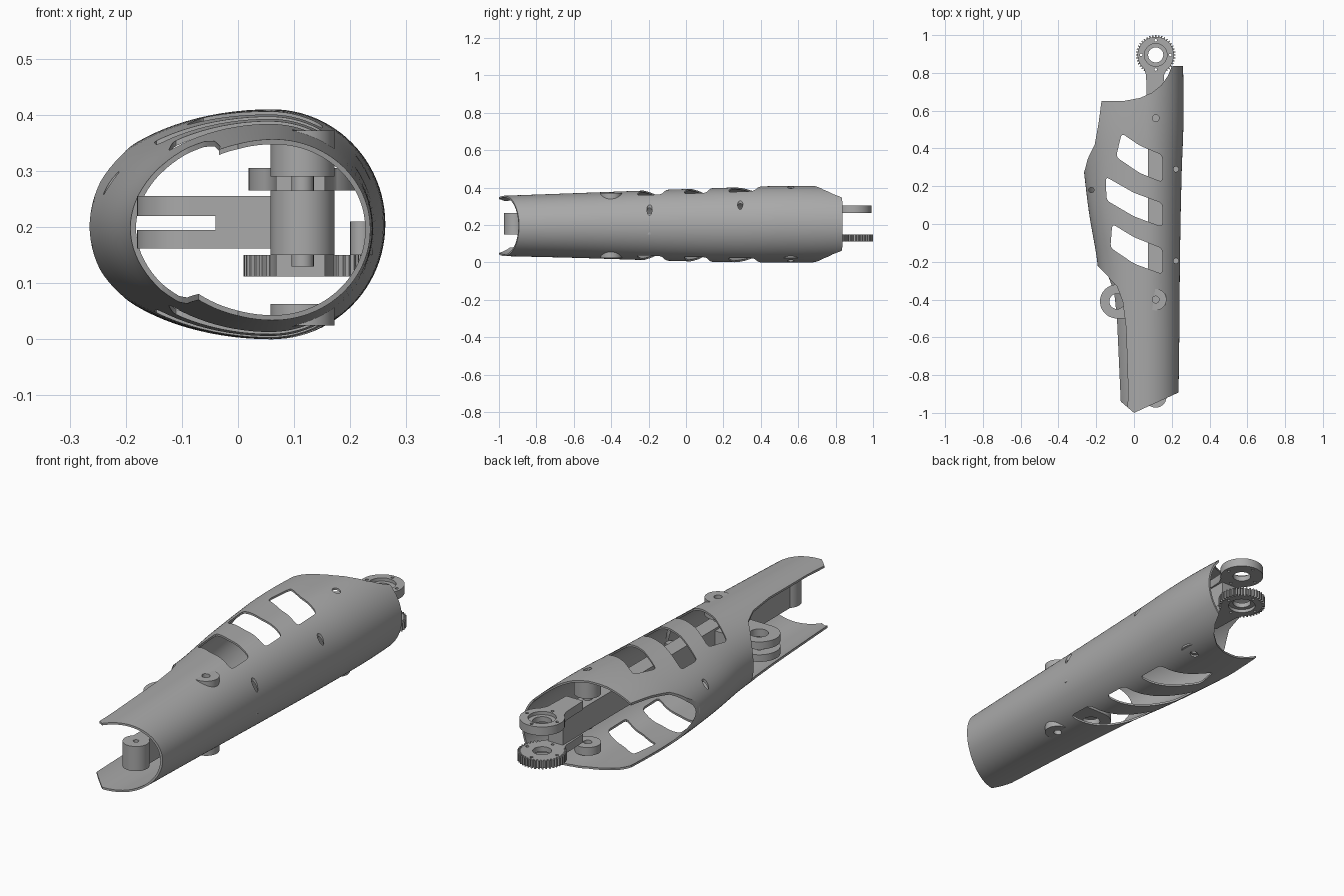
import bpy, bmesh, math
from mathutils import Vector

cube = bpy.data.objects.get("Cube")
if cube:
    bpy.data.objects.remove(cube, do_unlink=True)

grey = bpy.data.materials.new("plain_grey")
grey.use_nodes = True
COLOUR = (0.40, 0.40, 0.40, 1)
grey.diffuse_color = COLOUR
grey.node_tree.nodes["Principled BSDF"].inputs["Base Color"].default_value = COLOUR


def make(name, bm):
    bmesh.ops.recalc_face_normals(bm, faces=bm.faces)
    mesh = bpy.data.meshes.new(name)
    bm.to_mesh(mesh)
    bm.free()
    mesh.materials.append(grey)
    obj = bpy.data.objects.new(name, mesh)
    bpy.context.collection.objects.link(obj)
    return obj


def prism(name, outline, z0, z1):
    bm = bmesh.new()
    face = bm.faces.new([bm.verts.new((x, y, z0)) for x, y in outline])
    up = bmesh.ops.extrude_face_region(bm, geom=[face])["geom"]
    bmesh.ops.translate(bm, vec=(0, 0, z1 - z0),
                        verts=[v for v in up if isinstance(v, bmesh.types.BMVert)])
    return make(name, bm)


def circle(x, y, r, n=48):
    return [(x + r * math.cos(2 * math.pi * i / n), y + r * math.sin(2 * math.pi * i / n))
            for i in range(n)]


def disc(name, x, y, r, z0, z1, n=48):
    return prism(name, circle(x, y, r, n), z0, z1)


def box(name, x0, x1, y0, y1, z0, z1):
    return prism(name, [(x0, y0), (x1, y0), (x1, y1), (x0, y1)], z0, z1)


def combine(obj, other, operation="DIFFERENCE"):
    mod = obj.modifiers.new(operation.lower(), "BOOLEAN")
    mod.operation, mod.solver, mod.object = operation, "EXACT", other
    bpy.context.view_layer.objects.active = obj
    bpy.ops.object.modifier_apply(modifier=mod.name)
    bpy.data.objects.remove(other, do_unlink=True)


def rounded(points, r=0.022, steps=4):
    # Replace each corner of a polygon with a short curve
    out = []
    for i, p in enumerate(points):
        p, a, b = Vector(p), Vector(points[i - 1]), Vector(points[(i + 1) % len(points)])
        a, b = p + (a - p).normalized() * r, p + (b - p).normalized() * r
        for k in range(steps + 1):
            t = k / steps
            out.append(tuple(a * (1 - t) ** 2 + p * 2 * t * (1 - t) + b * t * t))
    return out


# Shell cross-section stations: y, left x, right x, bottom z, top z
STATIONS = [(-1.1, -0.135, 0.233, 0.037, 0.352), (-0.6, -0.165, 0.24, 0.025, 0.37),
            (-0.2, -0.192, 0.243, 0.012, 0.385), (0.05, -0.238, 0.247, 0.005, 0.394),
            (0.3, -0.268, 0.253, 0.0, 0.402), (0.5, -0.285, 0.262, 0.0, 0.41),
            (0.7, -0.28, 0.263, 0.0, 0.41), (0.9, -0.25, 0.258, 0.01, 0.40)]


def station(y):
    for a, b in zip(STATIONS, STATIONS[1:]):
        if y <= b[0] or b is STATIONS[-1]:
            t = min(1, max(0, (y - a[0]) / (b[0] - a[0])))
            return Vector([p + (q - p) * t for p, q in zip(a[1:], b[1:])])


def loft(name, inset, y0, y1, rows=50, n=96):
    bm = bmesh.new()
    rings = []
    for j in range(rows + 1):
        y = y0 + (y1 - y0) * j / rows
        s = sum((station(y + d * 0.025) for d in range(-3, 4)), Vector((0, 0, 0, 0))) / 7
        cx, cz, h = 0.06, (s[2] + s[3]) / 2, (s[3] - s[2]) / 2 - inset
        ring = []
        for i in range(n):
            a = 2 * math.pi * i / n
            w = (s[1] - cx if math.cos(a) > 0 else cx - s[0]) - inset
            ring.append(bm.verts.new((cx + w * math.cos(a), y, cz + h * math.sin(a))))
        rings.append(ring)
    for r, q in zip(rings, rings[1:]):
        for i in range(n):
            bm.faces.new((r[i - 1], r[i], q[i], q[i - 1]))
    bm.faces.new(rings[0])
    bm.faces.new(rings[-1])
    return make(name, bm)


# Hollow outer shell trimmed to its plan outline
shell = loft("outer_shell", 0, -1.08, 0.9)
combine(shell, loft("inner_cutter", 0.009, -1.09, 0.91))
PLAN = [(0, -1), (0.4, -0.817), (0.4, 0.84), (0.2, 0.835), (0.18, 0.785), (0.145, 0.735),
        (0.095, 0.695), (0.03, 0.667), (-0.05, 0.652), (-0.172, 0.652), (-0.188, 0.53),
        (-0.208, 0.42), (-0.245, 0.345), (-0.262, 0.28), (-0.3, 0.2), (-0.3, -0.2),
        (-0.195, -0.22), (-0.135, -0.28), (-0.105, -0.36), (-0.09, -0.5), (-0.07, -0.94)]
combine(shell, prism("plan_cutter", PLAN, -0.1, 0.6), "INTERSECT")
UPPER = [(-0.035, -1.1), (-0.032, -0.85), (-0.042, -0.55), (-0.06, -0.41), (-0.09, -0.33),
         (-0.2, -0.215), (-0.4, -0.215), (-0.4, -1.1)]
combine(shell, prism("upper_trim", UPPER, 0.2, 0.6))

# Slanted windows through the top and bottom
WINDOWS = [[(-0.065, 0.48), (0.03, 0.415), (0.15, 0.365), (0.15, 0.222), (0.03, 0.27), (-0.095, 0.355)],
           [(-0.15, 0.25), (0, 0.165), (0.15, 0.11), (0.15, -0.015), (0, 0.04), (-0.145, 0.125)],
           [(-0.115, 0), (0, -0.07), (0.15, -0.13), (0.15, -0.265), (0, -0.21), (-0.125, -0.125)]]
for w in WINDOWS:
    combine(shell, prism("window_cutter", rounded(w), -0.1, 0.6))

# Screw holes
for y in (-0.4, 0.56):
    combine(shell, disc("hole_cutter", 0.115, y, 0.018, -0.1, 0.6, 24))
for x, y in ((0.222, -0.195), (0.222, 0.29), (-0.226, 0.18)):
    combine(shell, disc("hole_cutter", x, y, 0.014, 0.2, 0.6, 24))

# Screw bosses inside the shell and pins through the beam
for y, label in ((-0.4, "front"), (0.56, "rear")):
    for z0, z1, side in ((0.025, 0.063, "lower"), (0.29, 0.372, "upper")):
        boss = disc(f"{label}_{side}_boss", 0.115, y, 0.057, z0, z1)
        combine(boss, disc("bore", 0.115, y, 0.018, z0 - 0.1, z1 + 0.1, 24))
    disc(f"{label}_pin", 0.115, y, 0.02, 0.13, 0.29, 24)
for y, label in ((-0.195, "front"), (0.29, "rear")):
    disc(f"{label}_side_boss", 0.22, y, 0.02, 0.15, 0.21, 24)

# Long central beam with a rounded front end
beam = box("central_beam", 0.075, 0.15, -0.915, 0.8, 0.15, 0.265)
combine(beam, disc("rounded_end", 0.115, -0.915, 0.057, 0.15, 0.265), "UNION")
combine(beam, disc("end_bore", 0.115, -0.915, 0.012, 0.2, 0.3, 24))

# Forked side lug
lug = disc("side_lug", -0.09, -0.41, 0.09, 0.162, 0.255)
combine(lug, box("lug_bar", -0.09, 0.08, -0.5, -0.32, 0.162, 0.255), "UNION")
combine(lug, disc("lug_bore", -0.09, -0.41, 0.04, 0.1, 0.3))
combine(lug, box("lug_slot", -0.3, -0.04, -0.6, -0.2, 0.195, 0.22))

# Rear hinge: plain ring above, toothed wheel below
CX, CY = 0.115, 0.895


def neck(z0, z1):
    return prism("neck", [(0.068, 0.66), (0.155, 0.66), (0.16, 0.79), (0.18, 0.83),
                          (0.05, 0.83), (0.064, 0.79)], z0, z1)


def finish_wheel(wheel, z0, z1, recess0, recess1):
    combine(wheel, neck(z0, z1), "UNION")
    combine(wheel, disc("bore", CX, CY, 0.04, 0, 0.5))
    combine(wheel, disc("recess", CX, CY, 0.06, recess0, recess1))
    for k in range(4):
        a = math.pi / 2 * k
        combine(wheel, disc("bolt_hole", CX + 0.077 * math.cos(a), CY + 0.077 * math.sin(a),
                            0.007, 0, 0.5, 12))


finish_wheel(disc("hinge_ring", CX, CY, 0.096, 0.265, 0.305, 64), 0.265, 0.305, 0.29, 0.4)
teeth = []
TEETH = 40
for i in range(TEETH):
    for f, r in ((-0.3, 0.092), (-0.18, 0.105), (0.18, 0.105), (0.3, 0.092)):
        a = 2 * math.pi * (i + f) / TEETH
        teeth.append((CX + r * math.cos(a), CY + r * math.sin(a)))
finish_wheel(prism("hinge_gear", teeth, 0.112, 0.15), 0.112, 0.15, 0.0, 0.127)

# Smooth shading with sharp edges kept
for obj in bpy.context.scene.objects:
    if obj.type == "MESH":
        bpy.ops.object.select_all(action="DESELECT")
        obj.select_set(True)
        bpy.context.view_layer.objects.active = obj
        bpy.ops.object.shade_smooth_by_angle(angle=math.radians(30))
